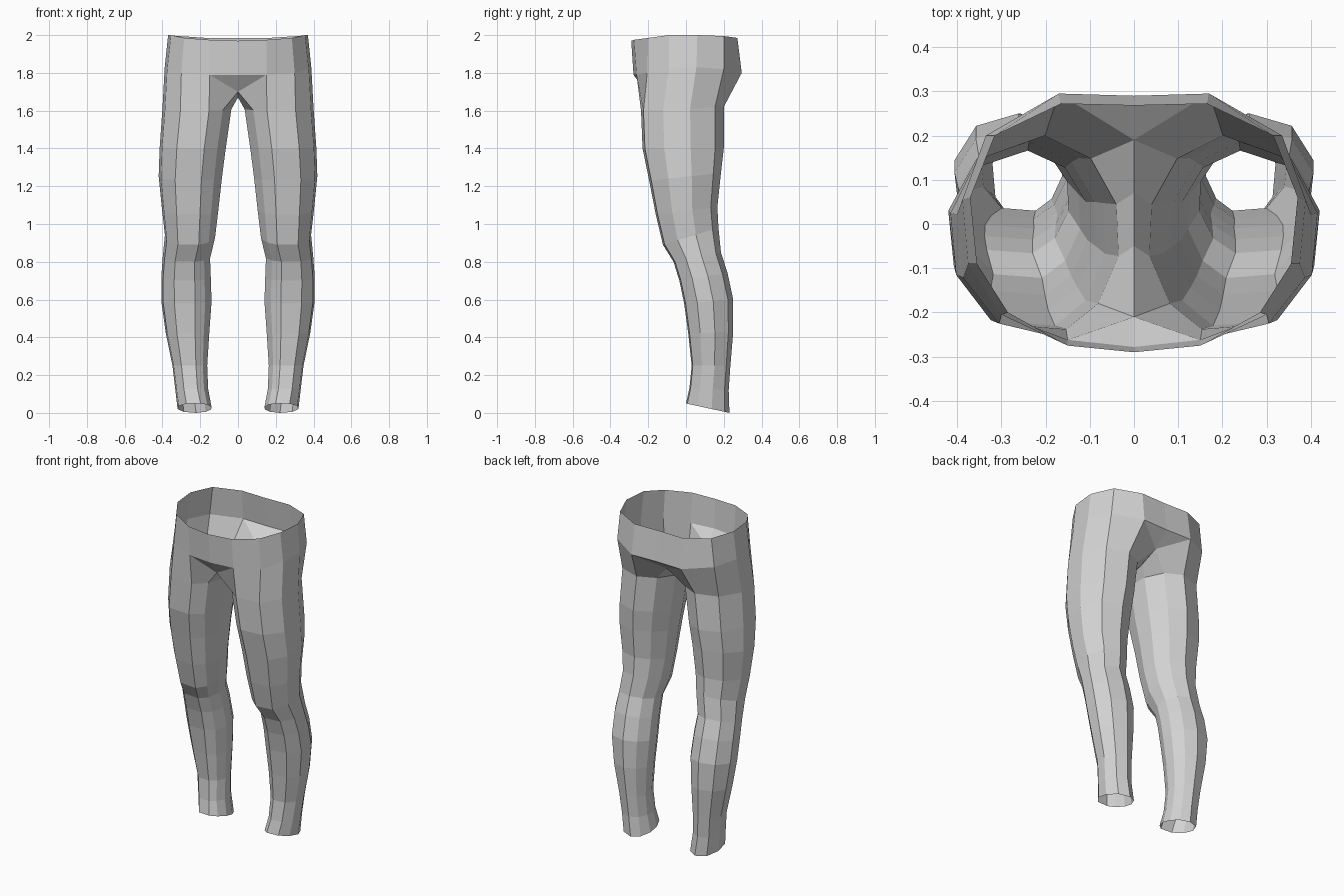
import bpy, bmesh, math

if "Cube" in bpy.data.objects:
    bpy.data.objects.remove(bpy.data.objects["Cube"])

cloth = bpy.data.materials.new("light_grey_cloth")
cloth.diffuse_color = (0.65, 0.65, 0.65, 1)
cloth.use_nodes = True
cloth.node_tree.nodes["Principled BSDF"].inputs["Base Color"].default_value = cloth.diffuse_color

# Half waist and hip loops, centre front round the side to centre back
WAIST = [(0, -.29, 1.97), (.15, -.275, 1.975), (.285, -.2, 1.985), (.355, -.09, 2.0),
         (.37, .06, 2.0), (.315, .2, 1.995), (.165, .272, 1.985), (0, .268, 1.985)]
HIP = [(0, -.278, 1.79), (.15, -.262, 1.79), (.3, -.205, 1.8), (.375, -.09, 1.82),
       (.388, .055, 1.83), (.335, .2, 1.82), (.17, .295, 1.8), (0, .29, 1.8)]
# Crotch seam on the centre plane, back to front
SEAM = [(0, .19, 1.72), (0, .07, 1.67), (0, -.05, 1.67), (0, -.21, 1.7)]

# Leg loops: front z, back z, inner x, outer x, front y, back y
LEG = [(1.60, 1.62, .035, .40, -.238, .20),
       (1.40, 1.40, .065, .415, -.23, .20),
       (1.23, 1.27, .085, .42, -.195, .185),
       (1.05, 1.09, .105, .402, -.16, .166),
       (.89, .98, .122, .387, -.122, .172),
       (.80, .85, .148, .398, -.066, .185),
       (.70, .74, .144, .406, -.035, .22),
       (.58, .60, .14, .406, -.01, .25),
       (.42, .43, .152, .383, .012, .25),
       (.25, .25, .163, .347, .03, .235),
       (.13, .12, .158, .332, .018, .226),
       (.05, .00, .14, .32, .0, .23)]
# Directions of the ten leg edges: six outer, then four inner
ANGLES = [-110, -62, -25, 12, 52, 95, 130, 162, 192, 223]


def leg_loop(zf, zb, x0, x1, y0, y1):
    """Ten-sided loop stretched to the given extents and tilted front to back."""
    us = [math.cos(math.radians(a)) for a in ANGLES]
    vs = [math.sin(math.radians(a)) for a in ANGLES]
    loop = []
    for u, v in zip(us, vs):
        s = (u - min(us)) / (max(us) - min(us))
        t = (v - min(vs)) / (max(vs) - min(vs))
        loop.append((x0 + (x1 - x0) * s, y0 + (y1 - y0) * t, zf + (zb - zf) * t))
    return loop


bm = bmesh.new()


def add(points):
    return [bm.verts.new(p) for p in points]


def bridge(a, b, closed):
    n = len(a)
    for i in range(n if closed else n - 1):
        j = (i + 1) % n
        bm.faces.new((a[i], a[j], b[j], b[i]))


# Waistband
waist, hip, seam = add(WAIST), add(HIP), add(SEAM)
bridge(waist, hip, False)
# Gusset triangles below the belly and the seat
bm.faces.new((hip[0], hip[1], seam[3]))
bm.faces.new((hip[6], hip[7], seam[0]))
# Leg tube
upper = hip[1:7] + seam
for row in LEG:
    lower = add(leg_loop(*row))
    bridge(upper, lower, True)
    upper = lower
bmesh.ops.recalc_face_normals(bm, faces=bm.faces[:])
# Face outward: the first face is the front of the waistband
bm.normal_update()
bm.faces.ensure_lookup_table()
if bm.faces[0].normal.y > 0:
    bmesh.ops.reverse_faces(bm, faces=bm.faces[:])

mesh = bpy.data.meshes.new("trousers")
bm.to_mesh(mesh)
bm.free()
mesh.materials.append(cloth)
trousers = bpy.data.objects.new("trousers", mesh)
bpy.context.collection.objects.link(trousers)

# Second leg
mirror = trousers.modifiers.new("mirror", 'MIRROR')
mirror.use_axis = (True, False, False)
mirror.use_mirror_merge = True
mirror.merge_threshold = 0.001
